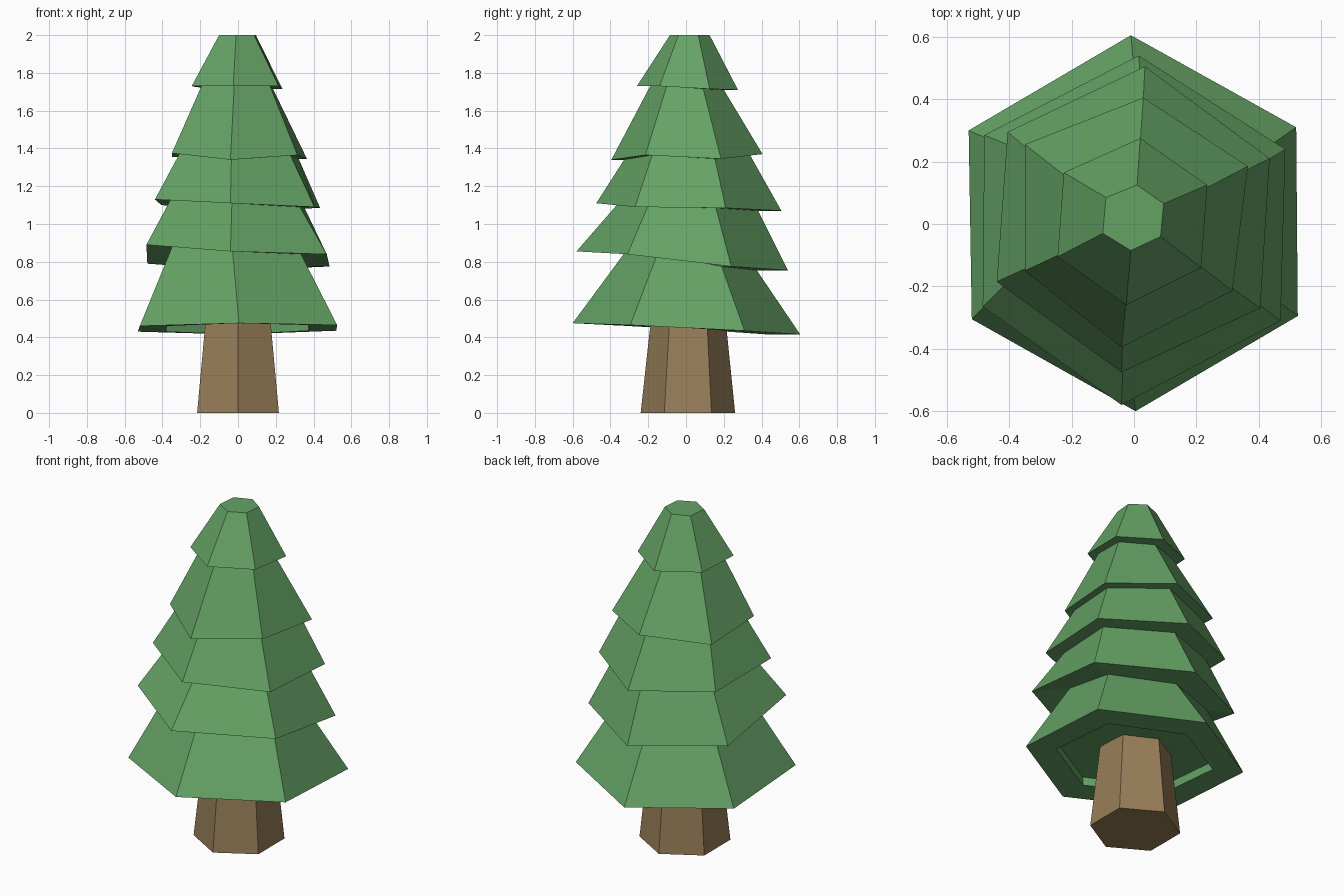
import bpy, bmesh
from math import radians, cos, sin

if "Cube" in bpy.data.objects:
    bpy.data.objects.remove(bpy.data.objects["Cube"])


def material(name, color):
    mat = bpy.data.materials.new(name)
    mat.diffuse_color = color
    mat.use_nodes = True
    mat.node_tree.nodes["Principled BSDF"].inputs["Base Color"].default_value = mat.diffuse_color
    return mat


def loft(name, rings, mat):
    """Skin a stack of six-sided rings and cap both ends."""
    bm = bmesh.new()
    loops = [[bm.verts.new(p) for p in ring] for ring in rings]
    for a, b in zip(loops, loops[1:]):
        for i in range(6):
            j = (i + 1) % 6
            bm.faces.new((a[i], a[j], b[j], b[i]))
    bm.faces.new(loops[0][::-1])
    bm.faces.new(loops[-1])
    bmesh.ops.recalc_face_normals(bm, faces=bm.faces)
    mesh = bpy.data.meshes.new(name)
    bm.to_mesh(mesh)
    bm.free()
    obj = bpy.data.objects.new(name, mesh)
    bpy.context.collection.objects.link(obj)
    mesh.materials.append(mat)
    return obj


def scaled(ring, sx, sy, dy=0.0, dz=0.0):
    return [(x * sx, y * sy + dy, z + dz) for x, y, z in ring]


def hexagon(r, cy, z):
    return [(r * cos(radians(30 + 60 * i)), cy + r * sin(radians(30 + 60 * i)), z)
            for i in range(6)]


green = material("needles", (0.13, 0.36, 0.13, 1))
brown = material("bark", (0.31, 0.21, 0.10, 1))

# Uneven hand-shaped branch rims, bottom to top (right-back corner, anticlockwise)
rims = [
    [(.52, .31, .435), (-.01, .605, .415), (-.53, .30, .43),
     (-.52, -.305, .46), (.005, -.60, .475), (.525, -.295, .465)],
    [(.485, .24, .775), (.015, .54, .755), (-.48, .285, .79),
     (-.485, -.265, .89), (-.04, -.58, .855), (.47, -.31, .84)],
    [(.435, .21, 1.085), (.035, .505, 1.07), (-.405, .295, 1.10),
     (-.44, -.185, 1.13), (-.04, -.475, 1.11), (.405, -.27, 1.09)],
    [(.365, .185, 1.345), (.03, .405, 1.37), (-.35, .255, 1.355),
     (-.35, -.15, 1.375), (-.04, -.395, 1.34), (.315, -.215, 1.365)],
    [(.235, .125, 1.715), (.02, .275, 1.71), (-.225, .165, 1.725),
     (-.245, -.105, 1.73), (-.025, -.26, 1.73), (.215, -.14, 1.73)],
]
tip = [(.095, .065, 2), (.01, .125, 2), (-.09, .085, 2),
       (-.1, -.03, 2), (-.01, -.085, 2), (.085, -.04, 2)]

# Foliage: recessed underside, then each rim followed by the waist under the next rim
waists = [(.71, .62, .04), (.81, .755, 0), (.88, .83, 0), (.79, .73, 0)]
rings = [scaled(rims[0], .72, .72, 0, .05), scaled(rims[0], .72, .72), rims[0]]
for rim, (sx, sy, dy) in zip(rims[1:], waists):
    rings += [scaled(rim, sx, sy, dy), rim]
loft("foliage", rings + [tip], green)

# Tapered trunk
loft("trunk", [hexagon(.25, .01, 0), hexagon(.197, .012, .5)], brown)
